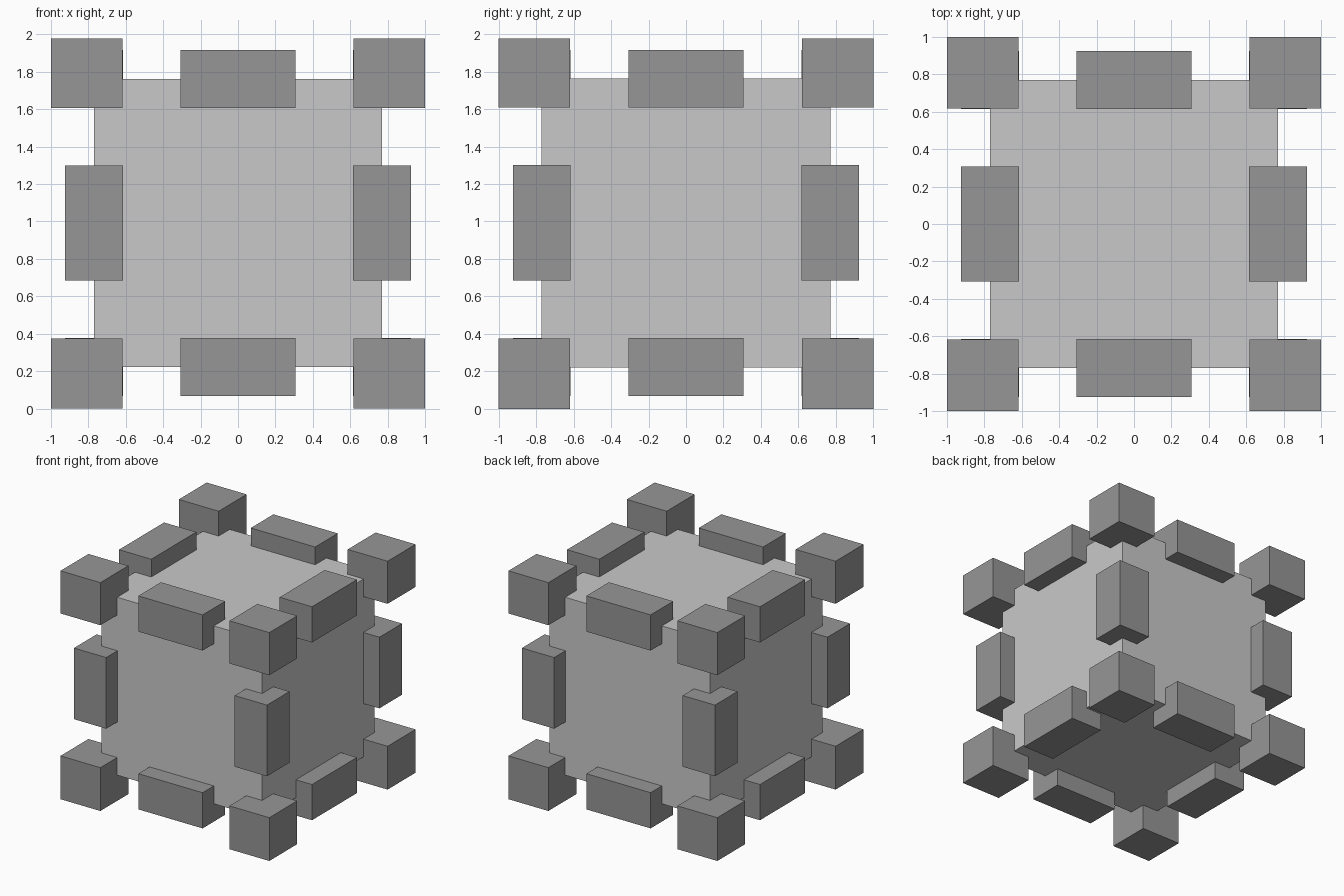
import bpy
from itertools import product
from mathutils import Vector

cube = bpy.data.objects.get("Cube")
if cube:
    bpy.data.objects.remove(cube, do_unlink=True)


def make_material(name, grey):
    mat = bpy.data.materials.new(name)
    mat.use_nodes = True
    colour = (grey, grey, grey, 1)
    mat.diffuse_color = colour
    mat.node_tree.nodes["Principled BSDF"].inputs["Base Color"].default_value = colour
    return mat


def box(name, low, high, mat):
    low, high = Vector(low), Vector(high)
    bpy.ops.mesh.primitive_cube_add(size=1, location=(low + high) / 2)
    obj = bpy.context.object
    obj.name = name
    obj.scale = high - low
    bpy.ops.object.transform_apply(location=False, rotation=False, scale=True)
    obj.data.materials.append(mat)
    return obj


light_grey = make_material("light grey", 0.584)
mid_grey = make_material("mid grey", 0.305)

MID = 0.992          # height of the core centre
CORE = 0.77          # half width of the core
INNER, OUTER = 0.615, 0.924   # bar reach from the centre
HALF_BAR = 0.308

# Central block
box("core", (-CORE, -CORE, MID - CORE), (CORE, CORE, MID + CORE), light_grey)

# Eight corner blocks
side_spans = {-1: (-1, -0.618), 1: (0.618, 1)}
height_spans = {-1: (0, 0.375), 1: (1.608, 1.977)}
for sx, sy, sz in product((-1, 1), repeat=3):
    spans = (side_spans[sx], side_spans[sy], height_spans[sz])
    low, high = zip(*spans)
    name = "corner_%s_%s_%s" % ("left" if sx > 0 else "right",
                                "back" if sy > 0 else "front",
                                "top" if sz > 0 else "bottom")
    box(name, low, high, mid_grey)

# Twelve edge bars: each direction is centred on exactly one axis
words = (("right", "", "left"), ("front", "", "back"), ("bottom", "", "top"))
bar_spans = {-1: (-OUTER, -INNER), 0: (-HALF_BAR, HALF_BAR), 1: (INNER, OUTER)}
for signs in product((-1, 0, 1), repeat=3):
    if signs.count(0) != 1:
        continue
    low, high = zip(*(bar_spans[s] for s in signs))
    lift = Vector((0, 0, MID))
    name = "_".join(w[s + 1] for w, s in zip(words, signs) if s)
    box("bar_" + name, Vector(low) + lift, Vector(high) + lift, mid_grey)
